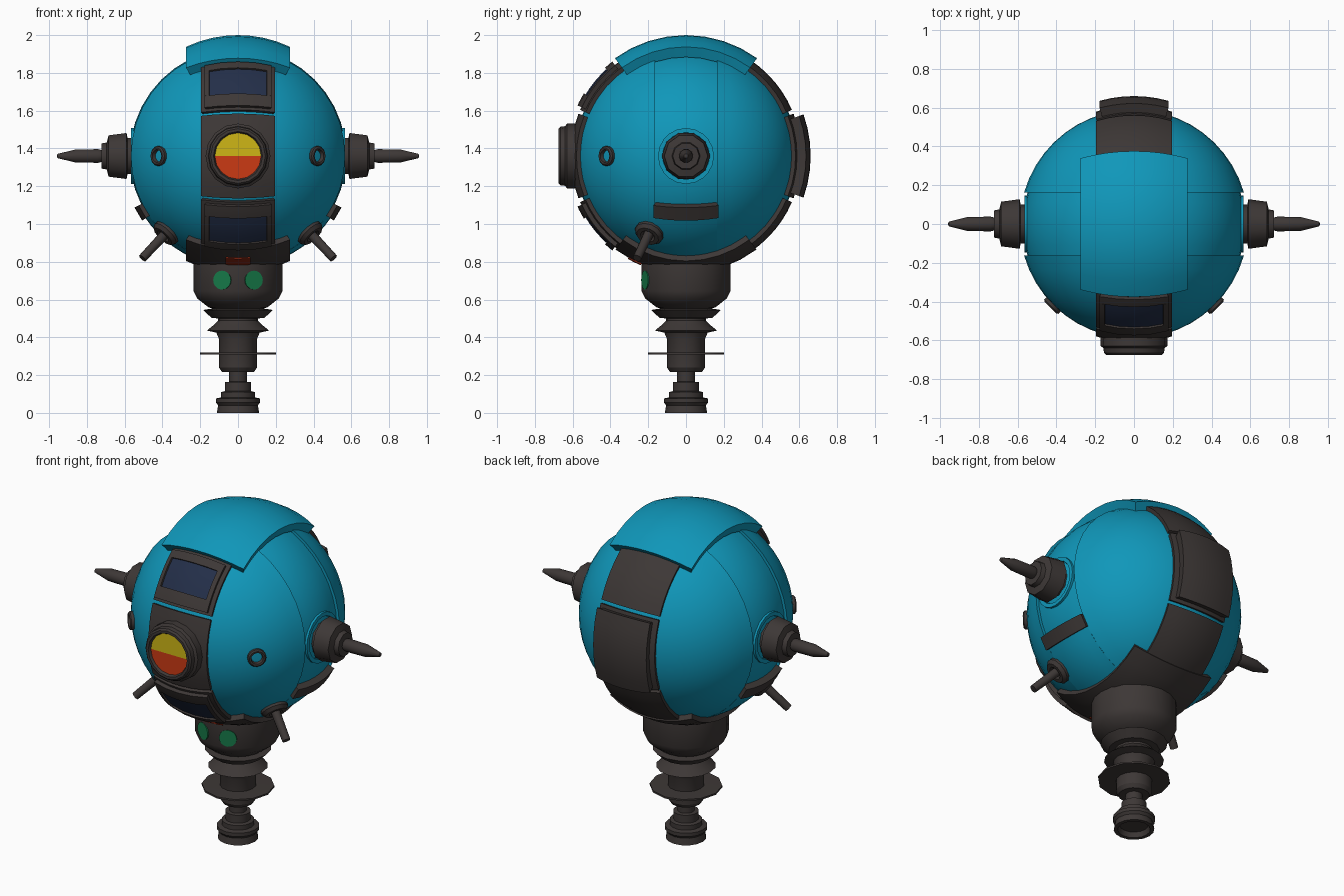
import bpy, bmesh, math
from mathutils import Vector, Matrix

if "Cube" in bpy.data.objects:
    bpy.data.objects.remove(bpy.data.objects["Cube"])

CENTRE = Vector((0, 0, 1.36))
R = 0.59


def material(name, rgb):
    m = bpy.data.materials.new(name)
    m.diffuse_color = (*rgb, 1)
    m.use_nodes = True
    m.node_tree.nodes["Principled BSDF"].inputs["Base Color"].default_value = m.diffuse_color
    return m


TEAL = material("teal_paint", (0.005, 0.31, 0.49))
DARK = material("dark_metal", (0.047, 0.039, 0.037))
NAVY = material("navy_glass", (0.017, 0.028, 0.066))
YELLOW = material("yellow_lens", (0.62, 0.47, 0.008))
ORANGE = material("orange_lens", (0.60, 0.042, 0.007))
GREEN = material("green_light", (0.008, 0.19, 0.065))
RED = material("red_light", (0.25, 0.020, 0.006))


def finish(bm, name, mats, angle=35):
    bmesh.ops.remove_doubles(bm, verts=bm.verts, dist=1e-5)
    bmesh.ops.recalc_face_normals(bm, faces=bm.faces)
    me = bpy.data.meshes.new(name)
    bm.to_mesh(me)
    bm.free()
    for m in mats:
        me.materials.append(m)
    ob = bpy.data.objects.new(name, me)
    bpy.context.collection.objects.link(ob)
    bpy.ops.object.select_all(action='DESELECT')
    ob.select_set(True)
    bpy.context.view_layer.objects.active = ob
    bpy.ops.object.shade_smooth_by_angle(angle=math.radians(angle))
    return ob


def lathe(name, profile, mat, direction=(0, 0, 1), origin=CENTRE, segs=16, angle=35):
    """Turn (radius, distance) points around an axis."""
    bm = bmesh.new()
    rot = Vector(direction).to_track_quat('Z', 'Y')
    rings = []
    for r, h in profile:
        rings.append([bm.verts.new(origin + rot @ Vector((
            r * math.cos(math.tau * i / segs), r * math.sin(math.tau * i / segs), h)))
            for i in range(segs)])
    for a, b in zip(rings, rings[1:]):
        for i in range(segs):
            j = (i + 1) % segs
            bm.faces.new((a[i], a[j], b[j], b[i]))
    bmesh.ops.dissolve_degenerate(bm, dist=1e-6, edges=bm.edges)
    return finish(bm, name, [mat], angle)


def patch(name, x0, x1, t0, t1, r0, r1, mat, turn=0, nx=6, nt=6):
    """Curved plate hugging the ball: width x0..x1, pitch t0..t1 degrees, radius r0..r1."""
    bm = bmesh.new()
    rot = Matrix.Rotation(math.radians(turn), 3, 'Z')
    grid = []
    for j in range(nt + 1):
        t = math.radians(t0 + (t1 - t0) * j / nt)
        row = []
        for i in range(nx + 1):
            x = x0 + (x1 - x0) * i / nx
            d = math.sqrt(r1 * r1 - x * x)
            row.append(bm.verts.new(rot @ Vector((x, -d * math.cos(t), d * math.sin(t)))))
        grid.append(row)
    for j in range(nt):
        for i in range(nx):
            bm.faces.new((grid[j][i], grid[j][i + 1], grid[j + 1][i + 1], grid[j + 1][i]))
    ext = bmesh.ops.extrude_face_region(bm, geom=bm.faces[:], use_keep_orig=True)
    for v in ext["geom"]:
        if isinstance(v, bmesh.types.BMVert):
            v.co *= r0 / r1
    bmesh.ops.translate(bm, verts=bm.verts, vec=CENTRE)
    return finish(bm, name, [mat])


# Ball body with a shallow recessed band over the sides
HALF, BAND_R = 0.163, 0.573
edge = math.asin(HALF / R)
inner = math.asin(HALF / BAND_R)
cap = [(R * math.cos(a), R * math.sin(a))
       for a in (-math.pi / 2 + (math.pi / 2 - edge) * k / 10 for k in range(11))]
band = [(BAND_R * math.cos(a), BAND_R * math.sin(a))
        for a in (inner * k / 3 for k in range(-3, 4))]
cap[0] = (0, -R)
lathe("ball_body", cap + band + [(r, -h) for r, h in reversed(cap)], TEAL, (0, 1, 0), segs=40)

# Crown and belly plates
patch("crown_plate", -0.275, 0.275, 54, 126, 0.58, 0.64, TEAL, nx=8, nt=8)
patch("belly_plate", -0.275, 0.275, -127, -53, 0.57, 0.62, DARK, nx=8, nt=8)
patch("belly_red_light", -0.065, 0.065, -67.5, -60.5, 0.618, 0.626, RED, nx=2, nt=2)

# Dark panels down the front and back
for side, turn in (("front", 0), ("back", 180)):
    for part, t0, t1 in (("upper", 23.5, 56), ("middle", -21.5, 21.5), ("lower", -56, -23.5)):
        patch(f"{side}_{part}_panel", -0.195, 0.195, t0, t1, 0.57, 0.612, DARK, turn)
patch("back_raised_panel", -0.178, 0.178, -19.5, 19.5, 0.60, 0.66, DARK, 180)

# Framed windows above and below the eye
for part, s in (("upper", 1), ("lower", -1)):
    def piece(name, x0, x1, a, b, r1, mat):
        patch(f"{part}_{name}", x0, x1, min(s * a, s * b), max(s * a, s * b), 0.60, r1, mat, nx=4, nt=4)
    piece("window_glass", -0.158, 0.158, 31, 48, 0.624, NAVY)
    piece("frame_sill", -0.178, 0.178, 25, 31.5, 0.634, DARK)
    piece("frame_head", -0.178, 0.178, 47.5, 52, 0.634, DARK)
    piece("frame_left", -0.178, -0.153, 31.5, 47.5, 0.634, DARK)
    piece("frame_right", 0.153, 0.178, 31.5, 47.5, 0.634, DARK)

# Eye: stepped housing and a two-colour lens
lathe("eye_housing", [(0, 0.55), (0.172, 0.55), (0.172, 0.63), (0.158, 0.64), (0.155, 0.665),
                      (0.145, 0.675), (0.13, 0.675), (0.12, 0.655), (0, 0.655)],
      DARK, (0, -1, 0), segs=16)
lens = lathe("eye_lens", [(0.122, 0.657), (0.122, 0.66), (0, 0.66)], YELLOW, (0, -1, 0), segs=32)
lens.data.materials.append(ORANGE)
for p in lens.data.polygons:
    p.material_index = 0 if p.center.z > CENTRE.z else 1

for side, s in (("right", 1), ("left", -1)):
    # Flush lower end of the side band, and the bar that closes it
    patch(f"{side}_band_end", -HALF, HALF, -66, -33, 0.55, R, TEAL, 90 * s)
    patch(f"{side}_side_bar", -0.172, 0.172, -34, -26.5, 0.56, 0.612, DARK, 90 * s, nt=1)
    # Side spike in its collar
    lathe(f"{side}_collar", [(0.148, 0.50), (0.148, 0.566), (0.125, 0.566), (0.12, 0.555), (0, 0.555)],
          TEAL, (s, 0, 0), segs=20)
    lathe(f"{side}_spike", [(0, 0.54), (0.10, 0.54), (0.10, 0.585), (0.128, 0.59), (0.115, 0.685),
                            (0.075, 0.695), (0.07, 0.722), (0.033, 0.722), (0.038, 0.74),
                            (0.036, 0.86), (0.012, 0.955), (0, 0.96)],
          DARK, (s, 0, 0), segs=10, angle=40)
    # Small port on the front quarter
    lathe(f"{side}_port", [(0.052, 0.57), (0.052, 0.603), (0.044, 0.61), (0.034, 0.608),
                           (0.03, 0.587), (0, 0.587)], DARK, (s, -1, 0), segs=16)
    # Short angled antenna
    lathe(f"{side}_antenna", [(0.078, 0.56), (0.078, 0.598), (0.062, 0.617), (0.04, 0.617),
                              (0.026, 0.60), (0.023, 0.785), (0, 0.785)],
          DARK, (0.645 * s, -0.33, -0.69), segs=12)
    # Green lamp on the neck cup
    lathe(f"{side}_green_light", [(0.05, 0.226), (0.05, 0.235), (0, 0.235)], GREEN,
          (0.36 * s, -0.93, 0), Vector((0, 0, 0.703)), 20)

# Neck cup, ribbed stem and foot
BASE = Vector((0, 0, 0))
lathe("neck_cup", [(0, 0.79), (0.235, 0.79), (0.235, 0.645), (0.215, 0.605), (0.155, 0.558),
                   (0.10, 0.545), (0, 0.545)], DARK, origin=BASE, segs=20, angle=30)
lathe("ribbed_stem", [(0, 0.56), (0.12, 0.555), (0.185, 0.545), (0.14, 0.503), (0.105, 0.50),
                      (0.105, 0.488), (0.125, 0.468), (0.165, 0.436), (0.115, 0.425),
                      (0.10, 0.39), (0.10, 0.24), (0.085, 0.217), (0, 0.217)],
      DARK, origin=BASE, segs=16, angle=30)
lathe("stem_disc", [(0, 0.321), (0.20, 0.319), (0.20, 0.309), (0, 0.307)], DARK, origin=BASE, segs=12)
lathe("foot", [(0, 0.23), (0.047, 0.23), (0.047, 0.165), (0.07, 0.163), (0.07, 0.115), (0.09, 0.11),
               (0.09, 0.082), (0.117, 0.076), (0.117, 0.055), (0.105, 0.04), (0.112, 0.0),
               (0.09, 0.0), (0.08, 0.03), (0, 0.03)],
      DARK, origin=BASE, segs=16, angle=30)
